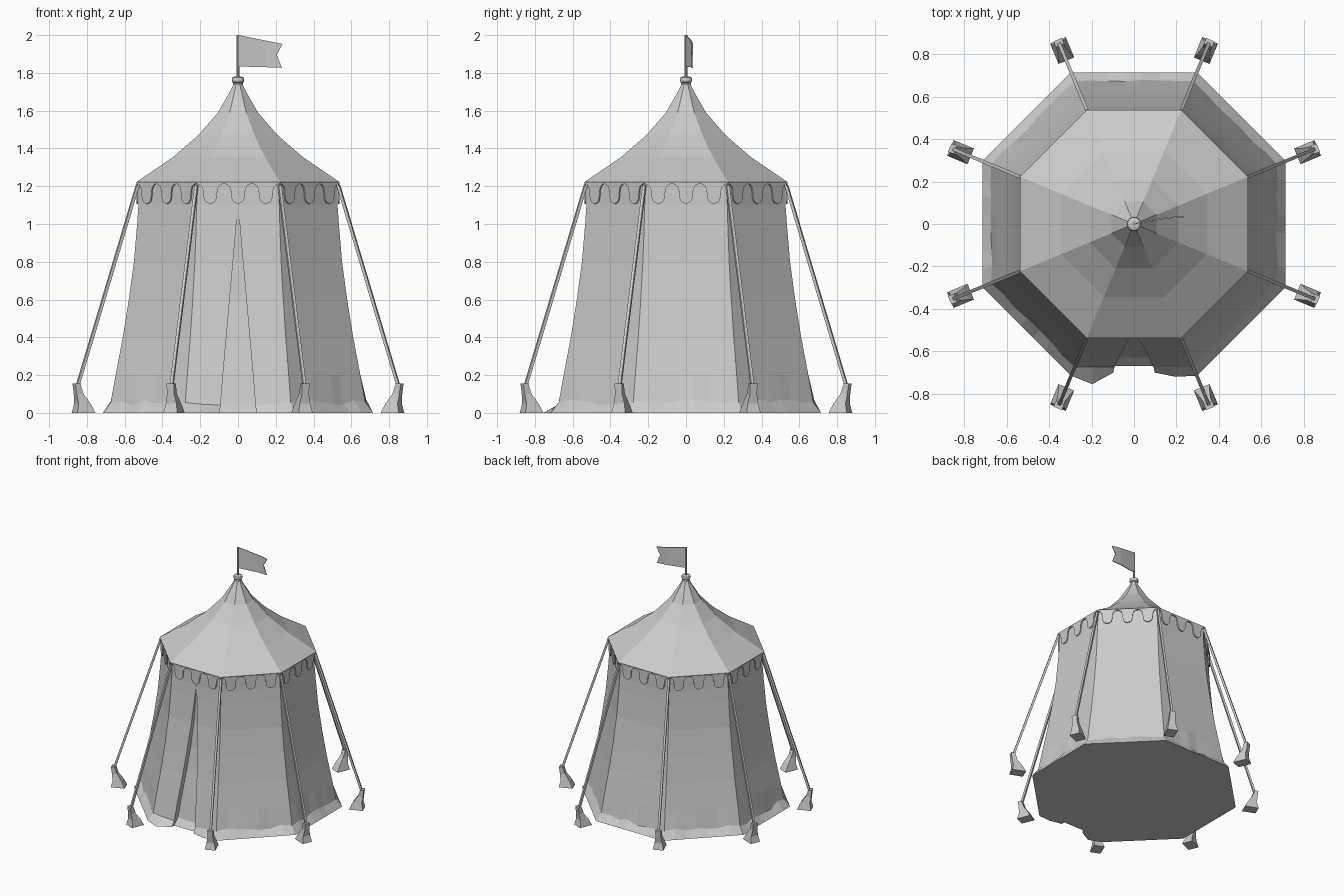
import bpy, bmesh, random
from math import sin, cos, pi, tan, radians
from mathutils import Vector, Matrix

if "Cube" in bpy.data.objects:
    bpy.data.objects.remove(bpy.data.objects["Cube"])

random.seed(4)
K = 1 / cos(pi / 8)          # apothem -> corner radius
T = tan(pi / 8)


def make(name, verts, faces):
    me = bpy.data.meshes.new(name)
    me.from_pydata([tuple(v) for v in verts], [], faces)
    bm = bmesh.new()
    bm.from_mesh(me)
    bmesh.ops.recalc_face_normals(bm, faces=bm.faces)
    bm.to_mesh(me)
    bm.free()
    ob = bpy.data.objects.new(name, me)
    bpy.context.collection.objects.link(ob)
    return ob


def loft(name, rings):
    """Skin closed rings of equal length and cap both ends."""
    n = len(rings[0])
    verts = [p for r in rings for p in r]
    faces = [(i * n + j, i * n + (j + 1) % n, (i + 1) * n + (j + 1) % n, (i + 1) * n + j)
             for i in range(len(rings) - 1) for j in range(n)]
    faces += [tuple(range(n)), tuple(range((len(rings) - 1) * n, len(rings) * n))]
    return make(name, verts, faces)


def circle(r, z, n, off=0.0):
    return [(r * cos(off + 2 * pi * k / n), r * sin(off + 2 * pi * k / n), z) for k in range(n)]


def beam(name, sections, direction, side):
    """Rectangular beam; each section is (centre, half width, half depth)."""
    d = Vector(direction).normalized()
    s = Vector(side).normalized()
    u = d.cross(s)
    return loft(name, [[Vector(c) + s * a * w + u * b * h
                        for a, b in ((-1, -1), (1, -1), (1, 1), (-1, 1))] for c, w, h in sections])


# Canvas walls: octagonal rings, the front side folded into a tapering door slit
def wall_ring(a, z):
    ring = []
    foot = z < 0.01
    t = max(0, 1 - z / 1.1)
    for k in range(8):
        rot = Matrix.Rotation(k * pi / 4, 3, 'Z')
        if k == 0:
            w, d = 0.097 * t, min(0.045, 0.12 * t)
            m = (a * T + w) / 2
            bl, br = (0.04, 0.005) if foot else (0, 0)
            pts = [(-a * T, -a), (-m, -a - bl), (-w, -a + (0.015 if foot else 0)), (-w, -a + d),
                   (w, -a + d), (w, -a + (0.015 if foot else 0)), (m, -a - br)]
        else:
            pts = [(a * T * (-1 + 2 * j / 7), -a) for j in range(7)]
        for j, (x, y) in enumerate(pts):
            dz = random.uniform(-0.018, 0.018) if 0.03 < z < 0.1 and j else 0
            dy = random.uniform(-0.006, 0.006) if 0.03 < z < 0.1 and j and k else 0
            ring.append(rot @ Vector((x, y + dy, z + dz)))
    return ring


WALL = [(0.715, 0), (0.674, 0.055), (0.648, 0.2), (0.61, 0.4), (0.578, 0.6), (0.551, 0.8),
        (0.534, 1.0), (0.527, 1.1), (0.525, 1.215)]
loft("canvas_walls", [wall_ring(a, z) for a, z in WALL])

# Concave octagonal roof
ROOF = [(0.535, 1.212), (0.538, 1.222), (0.344, 1.354), (0.21, 1.47), (0.106, 1.59), (0.035, 1.715), (0.02, 1.75)]
loft("roof", [circle(a * K, z, 8, pi / 8) for a, z in ROOF])

# Scalloped valance: three rounded tongues per side
verts, faces = [], []
N = 3
A = 0.534
for k in range(8):
    rot = Matrix.Rotation(k * pi / 4, 3, 'Z')
    half = A * T
    start = len(verts)
    line = [(-half, 1.217)]
    for i in range(N * 16 + 1):
        u = i / 16
        x = -half + 2 * half / N * (u + 0.07 * sin(4 * pi * u))
        line.append((x, 1.16 + 0.053 * cos(2 * pi * u)))
    line.append((half, 1.217))
    verts += [rot @ Vector((x, -A, z)) for x, z in line]
    faces.append(tuple(range(start, len(verts))))
valance = make("valance", verts, faces)
sol = valance.modifiers.new("thickness", 'SOLIDIFY')
sol.thickness = 0.008
sol.offset = 0

# Guy ropes and flared stakes at every corner
for k in range(8):
    ang = pi / 8 + k * pi / 4
    r = Vector((cos(ang), sin(ang), 0))
    s = Vector((-sin(ang), cos(ang), 0))
    up = Vector((0, 0, 1))
    top, low = r * 0.575 + up * 1.205, r * 0.92 + up * 0.14
    beam("guy_rope", [(top, 0.008, 0.008), (low, 0.008, 0.008)], low - top, s)
    beam("stake", [(r * 0.885, 0.04, 0.052), (r * 0.892 + up * 0.05, 0.03, 0.034),
                   (r * 0.913 + up * 0.1, 0.02, 0.02), (r * 0.926 + up * 0.155, 0.021, 0.014)], up, s)

# Turned finial on the peak
FINIAL = [(0.024, 1.71), (0.027, 1.725), (0.027, 1.742), (0.023, 1.746), (0.031, 1.752),
          (0.033, 1.763), (0.031, 1.775), (0.018, 1.78)]
fin = loft("finial", [circle(r, z, 14) for r, z in FINIAL])

# Flag pole
loft("flag_pole", [circle(0.007, 1.77, 8), circle(0.007, 2.0, 8)])

# Swallow-tailed flag, gently curved
FLAG = [(0.0, 0.0, 2.0, 1.915, 1.835), (0.075, 0.014, 1.985, 1.91, 1.832),
        (0.15, 0.028, 1.97, 1.905, 1.83), (0.205, 0.033, 1.96, 1.897, 1.828)]
verts = [(x, y, z) for x, y, a, b, c in FLAG for z in (a, b, c)]
verts += [(0.236, 0.033, 1.953), (0.232, 0.033, 1.827)]
faces = [(3 * i + j, 3 * i + j + 1, 3 * i + j + 4, 3 * i + j + 3) for i in range(3) for j in range(2)]
faces += [(9, 10, 12), (10, 11, 13)]
flag = make("flag", verts, faces)
sol = flag.modifiers.new("thickness", 'SOLIDIFY')
sol.thickness = 0.006
sol.offset = 0
